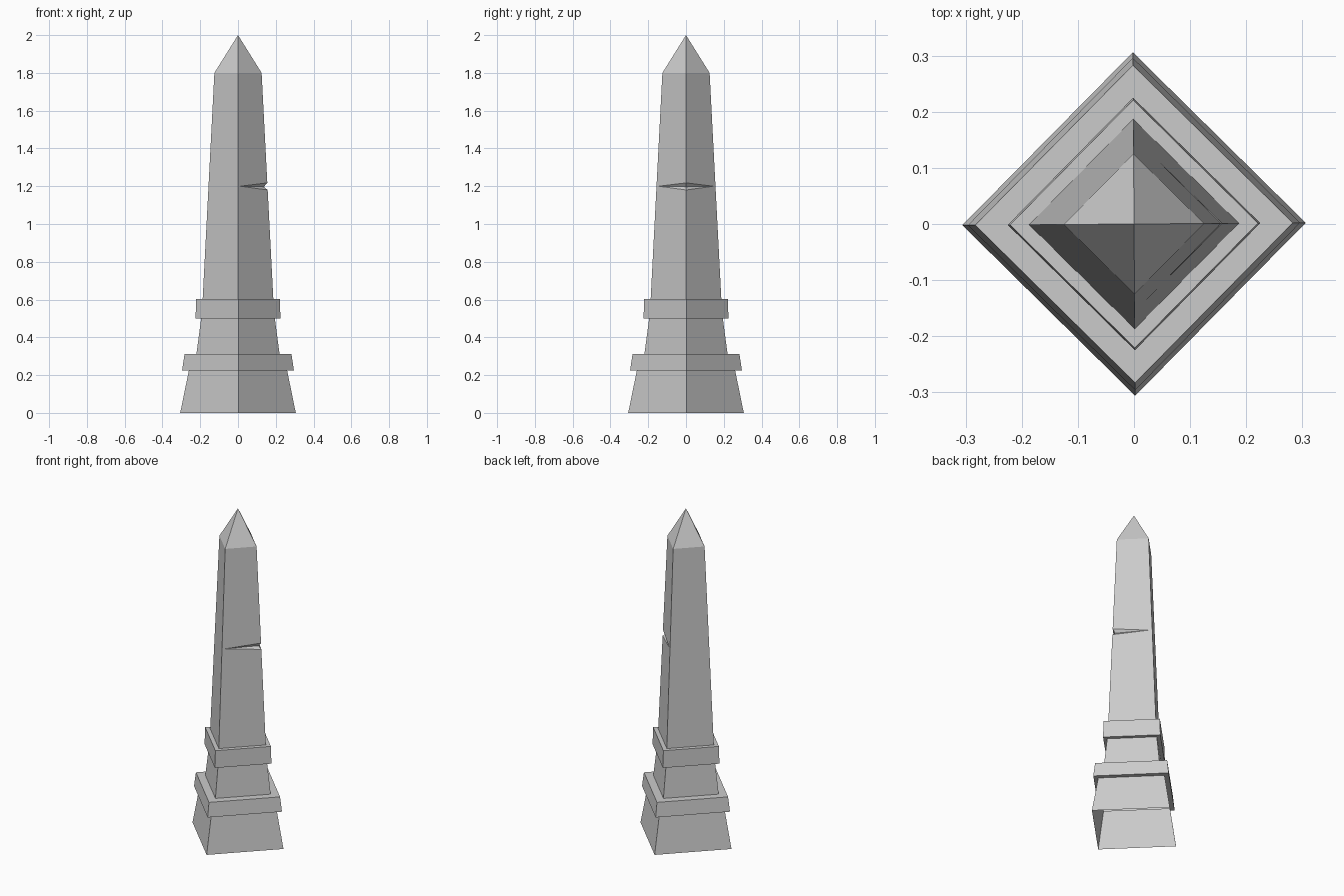
import bpy
import bmesh
from math import cos, sin, pi, radians
from mathutils import Matrix, Vector

cube = bpy.data.objects.get("Cube")
if cube:
    bpy.data.objects.remove(cube, do_unlink=True)

stone = bpy.data.materials.new("grey stone")
stone.use_nodes = True
GREY = (0.6, 0.6, 0.6, 1)
stone.diffuse_color = GREY
stone.node_tree.nodes["Principled BSDF"].inputs["Base Color"].default_value = GREY

# The square plan stands on its corner, turned by a hair
TURN = Matrix.Rotation(radians(0.4), 4, "Z")


def square(bm, radius, z):
    return [bm.verts.new((radius * cos(k * pi / 2), radius * sin(k * pi / 2), z))
            for k in range(4)]


def finish(bm, name):
    bm.transform(TURN)
    mesh = bpy.data.meshes.new(name)
    bm.to_mesh(mesh)
    bm.free()
    mesh.materials.append(stone)
    obj = bpy.data.objects.new(name, mesh)
    bpy.context.collection.objects.link(obj)
    return obj


def loft(name, profile):
    """Join square rings given as (corner radius, height), from bottom to top."""
    bm = bmesh.new()
    rings = [square(bm, r, z) for r, z in profile]
    for low, high in zip(rings, rings[1:]):
        for k in range(4):
            n = (k + 1) % 4
            bm.faces.new((low[k], low[n], high[n], high[k]))
    return finish(bm, name)


# Stepped pedestal, open underneath
loft("base", [(0.306, 0), (0.26, 0.225)])
loft("lower_band", [(0.26, 0.225), (0.296, 0.225), (0.283, 0.312), (0.22, 0.312)])
loft("plinth", [(0.22, 0.312), (0.195, 0.5)])
loft("upper_band", [(0.195, 0.5), (0.225, 0.5), (0.221, 0.604), (0.187, 0.604)])

# Tapering shaft with a wedge chipped out of its +x corner
FOOT, HEAD = (0.187, 0.604), (0.125, 1.8)


def shaft_radius(z):
    t = (z - FOOT[1]) / (HEAD[1] - FOOT[1])
    return FOOT[0] + t * (HEAD[0] - FOOT[0])


bm = bmesh.new()
low, high = square(bm, *FOOT), square(bm, *HEAD)
lip_top, lip_low = [bm.verts.new((shaft_radius(z), 0, z)) for z in (1.218, 1.18)]
groove = bm.verts.new((0.137, 0, 1.197))
for k in (1, 2):
    bm.faces.new((low[k], low[k + 1], high[k + 1], high[k]))
for side, k in ((1, 1), (-1, 3)):
    end = bm.verts.new((0.012, side * (shaft_radius(1.2) - 0.012), 1.2))
    for face in ((low[0], low[k], end, lip_low),
                 (low[k], high[k], end),
                 (end, high[k], high[0], lip_top),
                 (lip_low, end, groove),
                 (groove, end, lip_top)):
        bm.faces.new(face if side > 0 else face[::-1])
finish(bm, "shaft")

# Pointed cap
bm = bmesh.new()
rim = square(bm, *HEAD)
tip = bm.verts.new(Vector((0, 0, 2)))
for k in range(4):
    bm.faces.new((rim[k], rim[(k + 1) % 4], tip))
finish(bm, "pyramid_cap")
